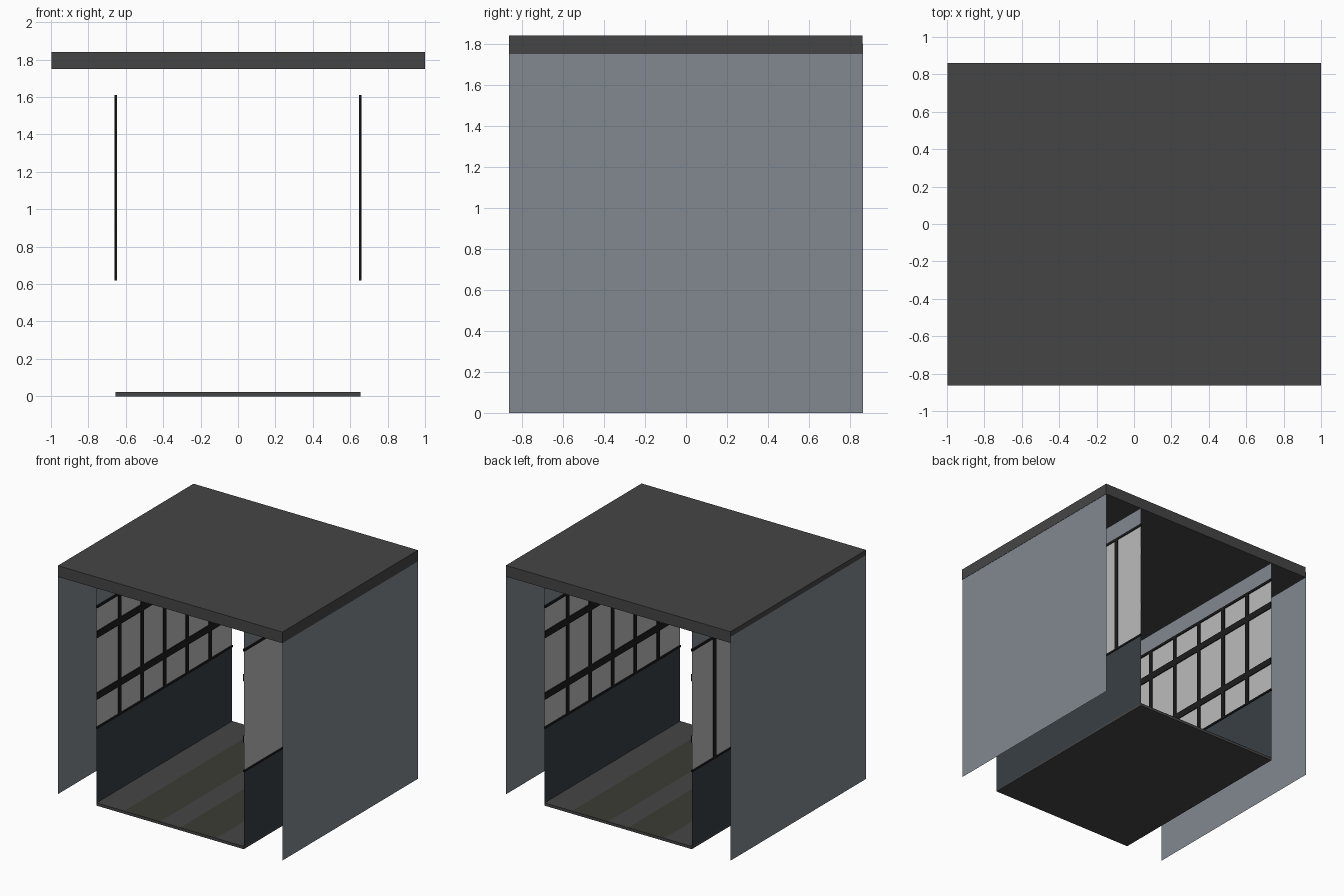
import bpy, bmesh

if "Cube" in bpy.data.objects:
    bpy.data.objects.remove(bpy.data.objects["Cube"])

HALF = 0.862      # half length along y
INNER = 0.655     # inner wall distance from the centre
SILL, HEAD, CEIL = 0.62, 1.61, 1.75


def colour(name, rgb):
    m = bpy.data.materials.new(name)
    m.diffuse_color = (*rgb, 1)
    m.use_nodes = True
    m.node_tree.nodes["Principled BSDF"].inputs["Base Color"].default_value = m.diffuse_color
    return m


WALL = colour("grey_blue", (0.22, 0.25, 0.28))
PANEL = colour("charcoal", (0.04, 0.05, 0.055))
GLASS = colour("pale_pane", (0.5, 0.5, 0.5))
FRAME = colour("black_frame", (0.012, 0.012, 0.012))
ROOF = colour("dark_roof", (0.06, 0.06, 0.06))
OLIVE = colour("olive_stripe", (0.045, 0.045, 0.034))


def add(name, bm, mat):
    me = bpy.data.meshes.new(name)
    bm.to_mesh(me)
    bm.free()
    me.materials.append(mat)
    ob = bpy.data.objects.new(name, me)
    bpy.context.collection.objects.link(ob)
    return ob


def add_box(bm, lo, hi):
    verts = bmesh.ops.create_cube(bm, size=1)["verts"]
    for v in verts:
        for i in range(3):
            v.co[i] = lo[i] if v.co[i] < 0 else hi[i]


def box(name, lo, hi, mat):
    bm = bmesh.new()
    add_box(bm, lo, hi)
    return add(name, bm, mat)


def sheet(name, corners, mat):
    bm = bmesh.new()
    bm.faces.new([bm.verts.new(c) for c in corners])
    return add(name, bm, mat)


def wall(name, x, z0, z1, mat):
    return sheet(name, [(x, -HALF, z0), (x, HALF, z0), (x, HALF, z1), (x, -HALF, z1)], mat)


# Roof slab and floor
box("roof", (-0.998, -HALF - 0.002, CEIL), (1.0, HALF - 0.002, 1.84), ROOF)
box("floor", (-INNER, -HALF, 0), (INNER, HALF, 0.022), ROOF)

# Two long stripes on the floor
for side, a, b in (("left", -0.41, -0.09), ("right", 0.09, 0.41)):
    sheet(f"floor_stripe_{side}",
          [(a, -HALF, 0.0232), (b, -HALF, 0.0232), (b, HALF, 0.0232), (a, HALF, 0.0232)], OLIVE)

for side, s in (("left", -1), ("right", 1)):
    # Outer wall sheet
    wall(f"outer_wall_{side}", -1.0 if s < 0 else 0.998, 0, 1.80, WALL)
    # Inner wall: lower panel, window band, header
    x = s * INNER
    wall(f"lower_panel_{side}", x, 0, SILL, PANEL)
    wall(f"window_pane_{side}", x, SILL, HEAD, GLASS)
    wall(f"header_{side}", x, HEAD, CEIL, WALL)

    # Window frame bars: (y0, y1, z0, z1, shows on outside)
    bars = [(-HALF, HALF, SILL, SILL + 0.015, True), (-HALF, HALF, HEAD - 0.02, HEAD, True),
            (-HALF, HALF, 0.855, 0.91, False), (-HALF, HALF, 1.35, 1.405, False)]
    for i in range(1, 6):
        y = -HALF + i * HALF / 3
        bars.append((y - 0.017, y + 0.017, SILL, HEAD, i > 1))
    bm = bmesh.new()
    for y0, y1, z0, z1, outside in bars:
        xs = sorted((s * (INNER - 0.008), s * (INNER + (0.006 if outside else -0.001))))
        add_box(bm, (xs[0], y0, z0), (xs[1], y1, z1))
    add(f"window_frame_{side}", bm, FRAME)
